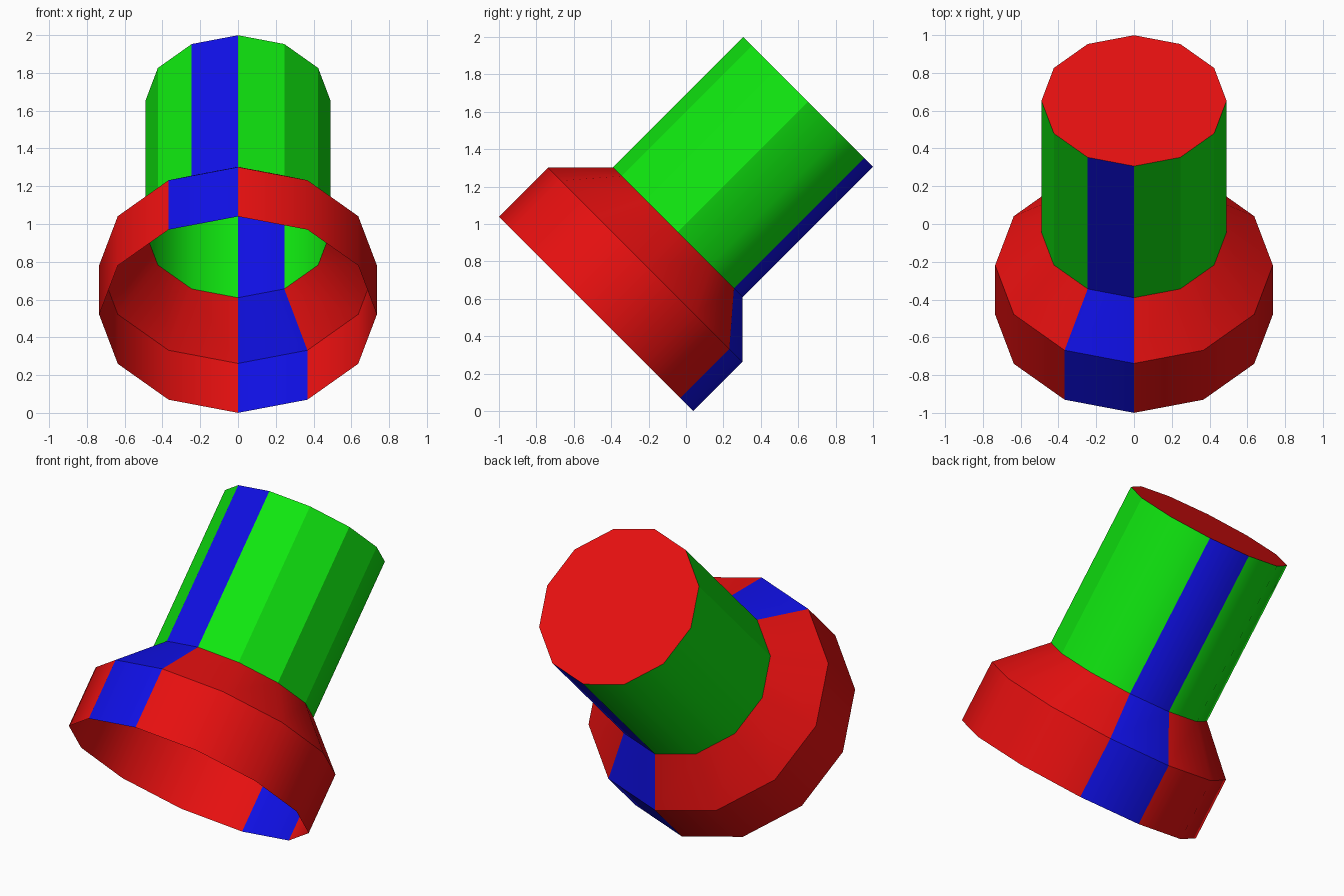
import bpy, bmesh, math
from mathutils import Matrix

cube = bpy.data.objects.get("Cube")
if cube:
    bpy.data.objects.remove(cube)


def make_material(name, rgb):
    mat = bpy.data.materials.new(name)
    mat.use_nodes = True
    mat.diffuse_color = (*rgb, 1)
    mat.node_tree.nodes["Principled BSDF"].inputs["Base Color"].default_value = (*rgb, 1)
    return mat


RED, GREEN, BLUE = range(3)
materials = [
    make_material("red", (0.8, 0.005, 0.005)),
    make_material("green", (0.005, 0.8, 0.005)),
    make_material("blue", (0.005, 0.005, 0.8)),
]

SIDES = 12
BASE = (0, -0.48, 0.52)          # centre of the open mouth
TILT = Matrix.Translation(BASE) @ Matrix.Rotation(math.radians(-45), 4, "X")


def make_shell(name, profile, colour, smooth_from, capped=False):
    """Turn a (radius, height) profile into a one-sheet shell with two blue strips."""
    bm = bmesh.new()
    rings = []
    for radius, height in profile:
        ring = []
        for i in range(SIDES):
            a = math.tau * i / SIDES
            ring.append(bm.verts.new((radius * math.cos(a), radius * math.sin(a), height)))
        rings.append(ring)

    for low, high in zip(rings, rings[1:]):
        for i in range(SIDES):
            j = (i + 1) % SIDES
            face = bm.faces.new((low[i], low[j], high[j], high[i]))
            face.smooth = True
            # blue strips: the opposite panels just past the +y and -y corners
            on_strip = i in (SIDES // 4 - 1, 3 * SIDES // 4 - 1)
            face.material_index = BLUE if on_strip else colour
    if capped:
        bm.faces.new(rings[-1]).material_index = RED

    # keep hoops sharp, and lengthwise edges sharp on the flat-faceted side
    for edge in bm.edges:
        a, b = edge.verts
        is_hoop = abs(a.co.z - b.co.z) < 1e-5
        edge.smooth = not is_hoop and a.co.y > smooth_from

    mesh = bpy.data.meshes.new(name)
    bm.to_mesh(mesh)
    bm.free()
    for mat in materials:
        mesh.materials.append(mat)
    obj = bpy.data.objects.new(name, mesh)
    obj.matrix_world = TILT
    bpy.context.collection.objects.link(obj)
    return obj


# Wide open collar with its sloping shoulder
make_shell("flared_collar", [(0.735, 0), (0.735, 0.37), (0.49, 0.617)], RED, -1)

# Narrow closed tube
make_shell("tube", [(0.49, 0.617), (0.49, 1.602)], GREEN, 0.01, capped=True)
